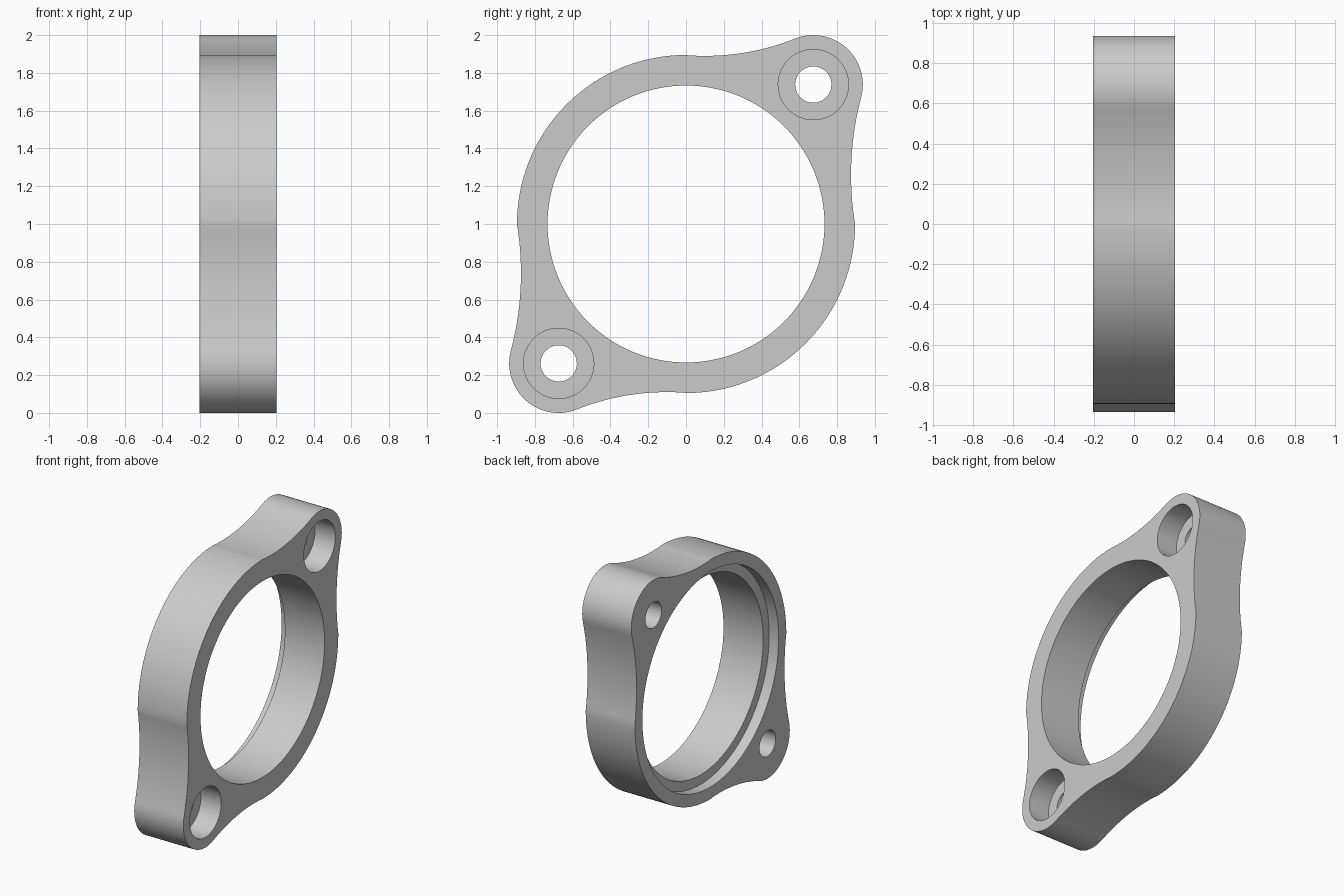
import bpy, bmesh, math
from mathutils import Vector, Matrix

cube = bpy.data.objects.get("Cube")
if cube:
    bpy.data.objects.remove(cube, do_unlink=True)

HALF = 0.203          # half thickness along x
RING = 0.895          # outer ring radius
BORE = 0.733
EAR = Vector((0.674, 0.738))
EAR_R = 0.262
TOP_FILLET = Vector((0.1, 2.18))
SIDE_FILLET = Vector((2.478, 0.26))
LIFT = Vector((0, 0, 1))


def arc(center, start, end, steps):
    """Points along the shorter arc from start towards end, without the end."""
    a, b = start - center, end - center
    a0 = math.atan2(a.y, a.x)
    sweep = (math.atan2(b.y, b.x) - a0 + math.pi) % math.tau - math.pi
    return [center + a.length * Vector((math.cos(a0 + sweep * i / steps),
                                        math.sin(a0 + sweep * i / steps)))
            for i in range(steps)]


# Half outline in the y-z plane, then turned half a revolution for the rest
side, top = Vector((RING, 0)), Vector((0, RING))
touch_side = EAR + EAR_R * (SIDE_FILLET - EAR).normalized()
touch_top = EAR + EAR_R * (TOP_FILLET - EAR).normalized()
half = (arc(SIDE_FILLET, side, touch_side, 24)
        + arc(EAR, touch_side, touch_top, 36)
        + arc(TOP_FILLET, touch_top, top, 24)
        + arc(Vector((0, 0)), top, Vector((-RING, 0.0001)), 40))
outline = half + [-p for p in half]

# Flange body
bm = bmesh.new()
face = bm.faces.new([bm.verts.new((-HALF, p.x, p.y + 1)) for p in outline])
grown = bmesh.ops.extrude_face_region(bm, geom=[face])
moved = [v for v in grown["geom"] if isinstance(v, bmesh.types.BMVert)]
bmesh.ops.translate(bm, verts=moved, vec=(2 * HALF, 0, 0))
bmesh.ops.recalc_face_normals(bm, faces=bm.faces)
mesh = bpy.data.meshes.new("flange_ring")
bm.to_mesh(mesh)
bm.free()
flange = bpy.data.objects.new("flange_ring", mesh)
bpy.context.collection.objects.link(flange)

metal = bpy.data.materials.new("light_grey_metal")
metal.use_nodes = True
grey = (0.6, 0.6, 0.6, 1)
metal.diffuse_color = grey
metal.node_tree.nodes["Principled BSDF"].inputs["Base Color"].default_value = grey
mesh.materials.append(metal)

bpy.context.view_layer.objects.active = flange
flange.select_set(True)


def drill(name, center, radius, x0, x1, sides):
    """Cut a round hole along x between x0 and x1."""
    cut = bmesh.new()
    place = (Matrix.Translation(((x0 + x1) / 2, center.x, center.y + 1))
             @ Matrix.Rotation(math.pi / 2, 4, 'Y'))
    bmesh.ops.create_cone(cut, cap_ends=True, segments=sides, radius1=radius,
                          radius2=radius, depth=x1 - x0, matrix=place)
    data = bpy.data.meshes.new(name)
    cut.to_mesh(data)
    cut.free()
    data.materials.append(metal)
    cutter = bpy.data.objects.new(name, data)
    cutter.hide_render = True
    bpy.context.collection.objects.link(cutter)
    mod = flange.modifiers.new(name, 'BOOLEAN')
    mod.operation = 'DIFFERENCE'
    mod.solver = 'EXACT'
    mod.object = cutter
    bpy.context.view_layer.objects.active = flange
    bpy.ops.object.modifier_apply(modifier=name)
    bpy.data.objects.remove(cutter, do_unlink=True)


# Main bore with a shallow seat on the -x face
middle = Vector((0, 0))
drill("bore", middle, BORE, -0.5, 0.5, 128)
drill("seat_recess", middle, 0.805, -0.5, -HALF + 0.078, 128)

# Bolt holes with counterbores on the +x face
for label, spot in (("upper", EAR), ("lower", -EAR)):
    drill(label + "_bolt_hole", spot, 0.096, -0.5, 0.5, 48)
    drill(label + "_counterbore", spot, 0.186, HALF - 0.168, 0.5, 64)

bpy.ops.object.shade_smooth_by_angle(angle=math.radians(30))
